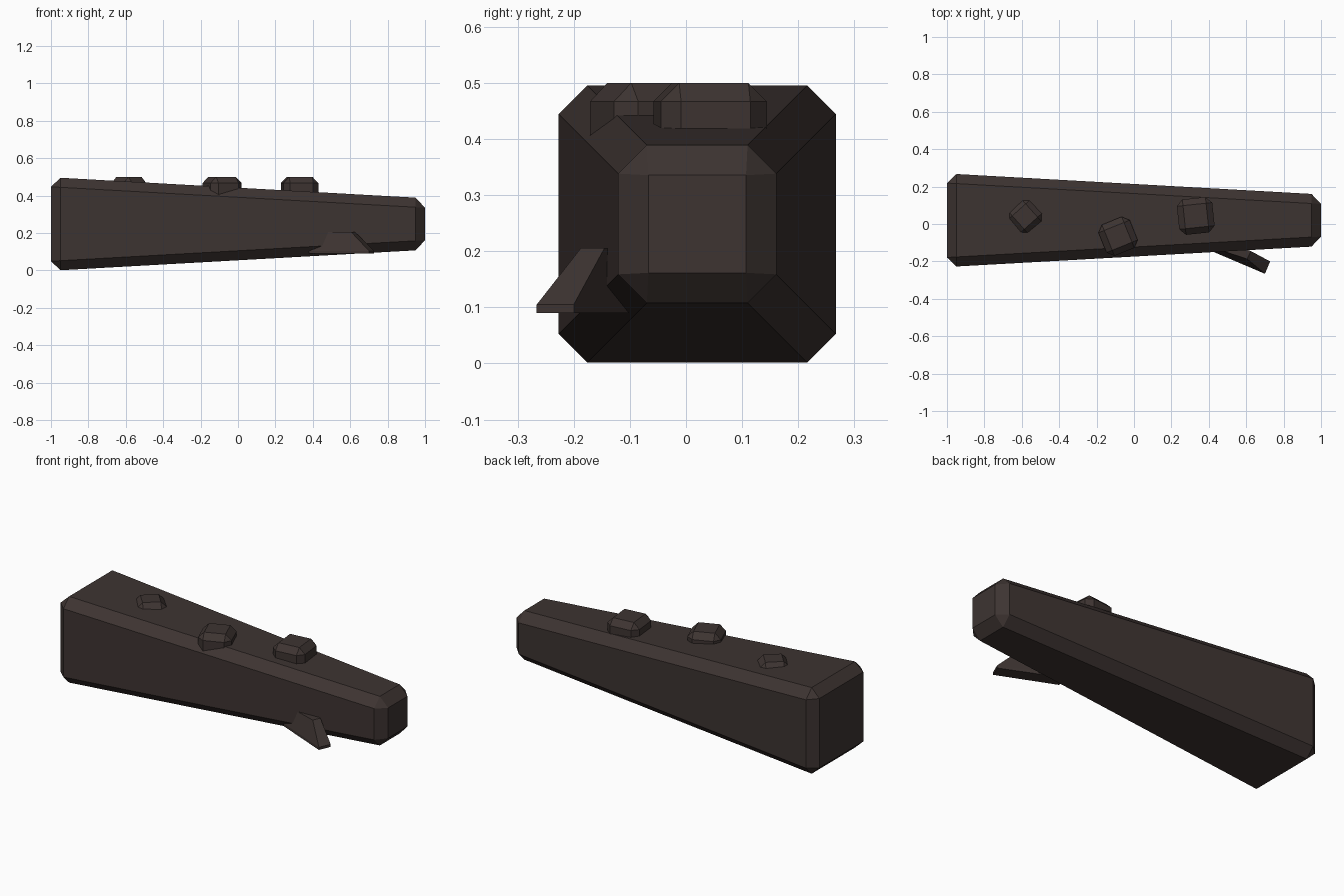
import bpy, bmesh, math

if "Cube" in bpy.data.objects:
    bpy.data.objects.remove(bpy.data.objects["Cube"])

bark = bpy.data.materials.new("bark")
bark.diffuse_color = (0.047, 0.034, 0.031, 1)
bark.use_nodes = True
bark.node_tree.nodes["Principled BSDF"].inputs["Base Color"].default_value = bark.diffuse_color


def loft(name, rings, bevel=0.0):
    """Closed solid through four-cornered rings, with optional chamfered edges."""
    bm = bmesh.new()
    loops = [[bm.verts.new(p) for p in ring] for ring in rings]
    bm.faces.new(loops[0][::-1])
    bm.faces.new(loops[-1])
    for a, b in zip(loops, loops[1:]):
        for i in range(4):
            j = (i + 1) % 4
            bm.faces.new((a[i], a[j], b[j], b[i]))
    bmesh.ops.recalc_face_normals(bm, faces=bm.faces)
    mesh = bpy.data.meshes.new(name)
    bm.to_mesh(mesh)
    bm.free()
    mesh.materials.append(bark)
    obj = bpy.data.objects.new(name, mesh)
    bpy.context.collection.objects.link(obj)
    if bevel:
        mod = obj.modifiers.new("chamfer", 'BEVEL')
        mod.width, mod.segments, mod.limit_method = bevel, 1, 'NONE'
    return obj


SQUARE = [(-1, -1), (1, -1), (1, 1), (-1, 1)]

# Tapered log lying along x
loft("log", [[(x, 0.02 + h * a, 0.2485 + h * b) for a, b in SQUARE]
             for x, h in ((-1, 0.25), (1, 0.138))], 0.051)

# Chamfered knots set into the top
for i, (x, y, h, turn) in enumerate([(-0.583, 0.04, 0.081, 42),
                                     (-0.085, -0.066, 0.09, 22),
                                     (0.33, 0.043, 0.095, 6)]):
    knot = loft(f"knot_{i + 1}", [[(h * a, h * b, z) for a, b in SQUARE]
                                  for z in (-h, h)], 0.033)
    knot.location = (x, y, 0.5 - h)
    knot.rotation_euler.z = math.radians(turn)

# Broken branch stub on the front side: flat foot, thin lip, narrow ridge
foot = [(0.38, -0.13), (0.70, -0.266), (0.728, -0.2), (0.41, -0.06)]
ridge = [(0.40, -0.12), (0.605, -0.187), (0.625, -0.145), (0.42, -0.07)]
loft("branch_stub", [[(x, y, z) for x, y in ring]
                     for ring, z in ((foot, 0.09), (foot, 0.105), (ridge, 0.206))])
